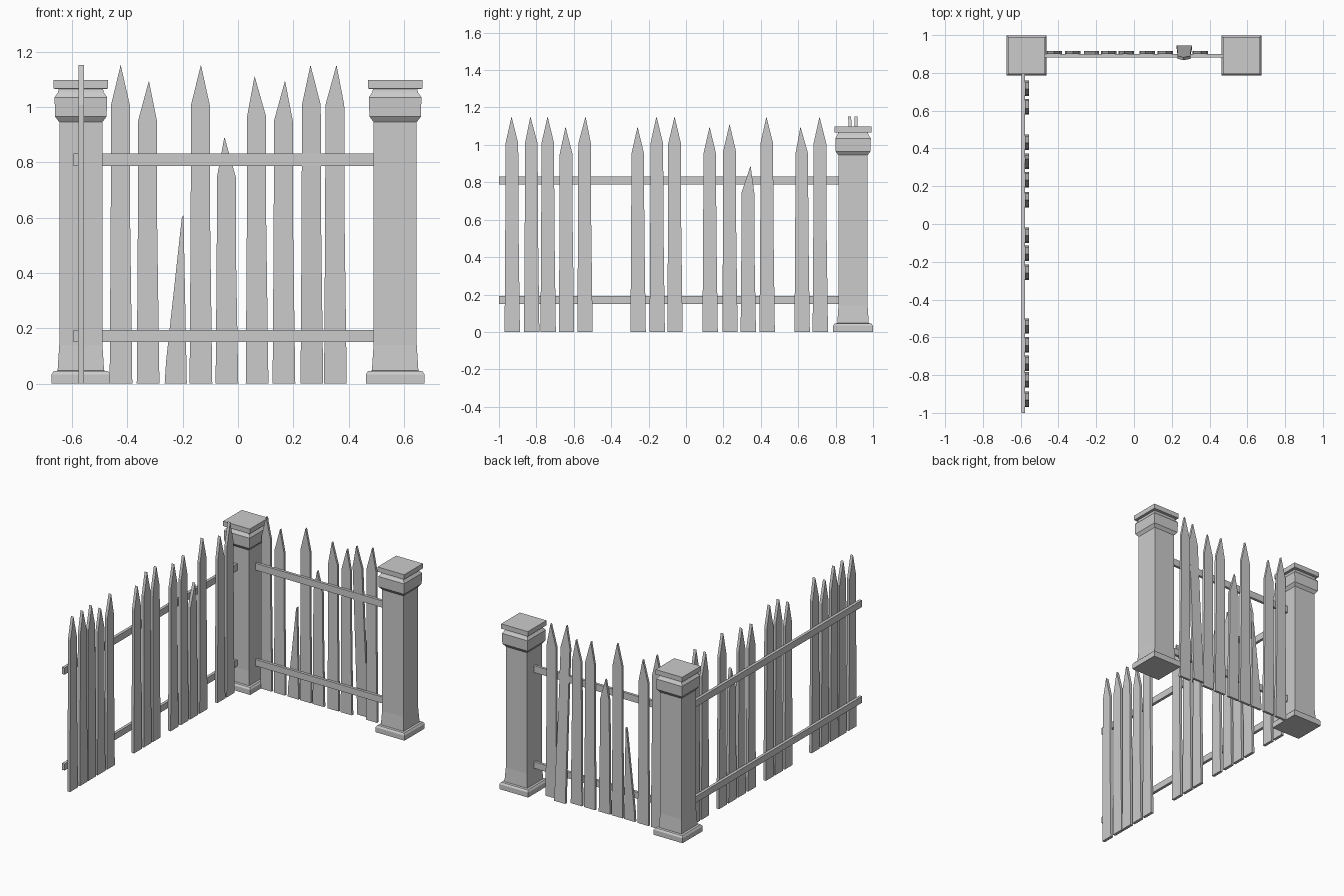
import bpy, bmesh
from mathutils import Matrix, Vector

old = bpy.data.objects.get("Cube")
if old:
    bpy.data.objects.remove(old, do_unlink=True)

grey = bpy.data.materials.new("plain_grey")
grey.use_nodes = True
GREY = (0.6, 0.6, 0.6, 1)
grey.diffuse_color = GREY
grey.node_tree.nodes["Principled BSDF"].inputs["Base Color"].default_value = GREY


def finish(name, bm):
    bmesh.ops.recalc_face_normals(bm, faces=bm.faces)
    mesh = bpy.data.meshes.new(name)
    bm.to_mesh(mesh)
    bm.free()
    mesh.materials.append(grey)
    obj = bpy.data.objects.new(name, mesh)
    bpy.context.collection.objects.link(obj)
    return obj


def box(name, lo, hi):
    lo, hi = Vector(lo), Vector(hi)
    bm = bmesh.new()
    bmesh.ops.create_cube(bm, size=1, matrix=Matrix.Translation((lo + hi) / 2)
                          @ Matrix.Diagonal((*(hi - lo), 1)))
    return finish(name, bm)


def post(name, x, y):
    # Square rings (half width, height): plinth, shaft, collar, neck, cap
    rings = [(0.106, 0), (0.106, 0.033), (0.098, 0.045), (0.084, 0.047),
             (0.078, 0.14), (0.078, 0.945), (0.093, 0.965), (0.095, 1.035),
             (0.083, 1.052), (0.08, 1.065), (0.098, 1.066), (0.098, 1.098)]
    bm = bmesh.new()
    loops = [[bm.verts.new((x + sx * h, y + sy * h, z))
              for sx, sy in ((-1, -1), (1, -1), (1, 1), (-1, 1))] for h, z in rings]
    for a, b in zip(loops, loops[1:]):
        for i in range(4):
            j = (i + 1) % 4
            bm.faces.new((a[i], a[j], b[j], b[i]))
    bm.faces.new(loops[0])
    bm.faces.new(loops[-1])
    return finish(name, bm)


def board(name, outline, place, near, far):
    # Extrude an upright outline of (along, height) points between two depths
    bm = bmesh.new()
    face = bm.faces.new([bm.verts.new(place(u, near, z)) for u, z in outline])
    moved = bmesh.ops.extrude_face_region(bm, geom=[face])["geom"]
    shift = Vector(place(0, far, 0)) - Vector(place(0, near, 0))
    bmesh.ops.translate(bm, vec=shift,
                        verts=[v for v in moved if isinstance(v, bmesh.types.BMVert)])
    # The extruded source face stays as the front of the closed board
    return finish(name, bm)


def picket_outline(left, tip, height):
    right, shoulder = left + 0.082, height - 0.145
    return [(left, 0), (right, 0), (right - 0.008, shoulder * 0.6),
            (right - 0.009, shoulder), (tip, height),
            (left + 0.005, shoulder), (left + 0.004, shoulder * 0.6)]


def along_x(u, d, z):
    return (u, d, z)


def along_y(u, d, z):
    return (d, u, z)


# Corner posts
post("right_post", -0.568, 0.893)
post("left_post", 0.568, 0.893)

# Rails
for label, low, high in (("lower", 0.15, 0.193), ("upper", 0.787, 0.832)):
    box(f"back_{label}_rail", (-0.5, 0.882, low), (0.5, 0.9, high))
    box(f"side_{label}_rail", (-0.595, -1, low), (-0.576, 0.84, high))

# Back pickets: left edge, tip position, tip height
back = [(-0.464, -0.424, 1.152), (-0.366, -0.322, 1.095), (-0.175, -0.134, 1.152),
        (-0.081, -0.049, 0.892), (0.028, 0.06, 1.112), (0.125, 0.17, 1.095),
        (0.226, 0.262, 1.152), (0.311, 0.356, 1.152)]
for i, spec in enumerate(back):
    obj = board(f"back_picket_{i + 1}", picket_outline(*spec), along_x, 0.9, 0.916)
    if i == 6:
        # Loose picket leaning forward at the top
        for v in obj.data.vertices:
            v.co.y += 0.03 - 0.055 * v.co.z
board("broken_picket", [(-0.265, 0), (-0.185, 0), (-0.197, 0.61), (-0.203, 0.6),
                        (-0.26, 0.08)], along_x, 0.9, 0.916)

# Side pickets
side = [(-0.97, -0.933, 1.152), (-0.866, -0.832, 1.152), (-0.778, -0.74, 1.152),
        (-0.68, -0.644, 1.097), (-0.581, -0.537, 1.152), (-0.297, -0.259, 1.097),
        (-0.195, -0.158, 1.152), (-0.1, -0.061, 1.152), (0.088, 0.126, 1.097),
        (0.194, 0.233, 1.112), (0.292, 0.345, 0.89), (0.393, 0.43, 1.152),
        (0.58, 0.612, 1.097), (0.677, 0.714, 1.152)]
for i, spec in enumerate(side):
    board(f"side_picket_{i + 1}", picket_outline(*spec), along_y, -0.576, -0.557)
